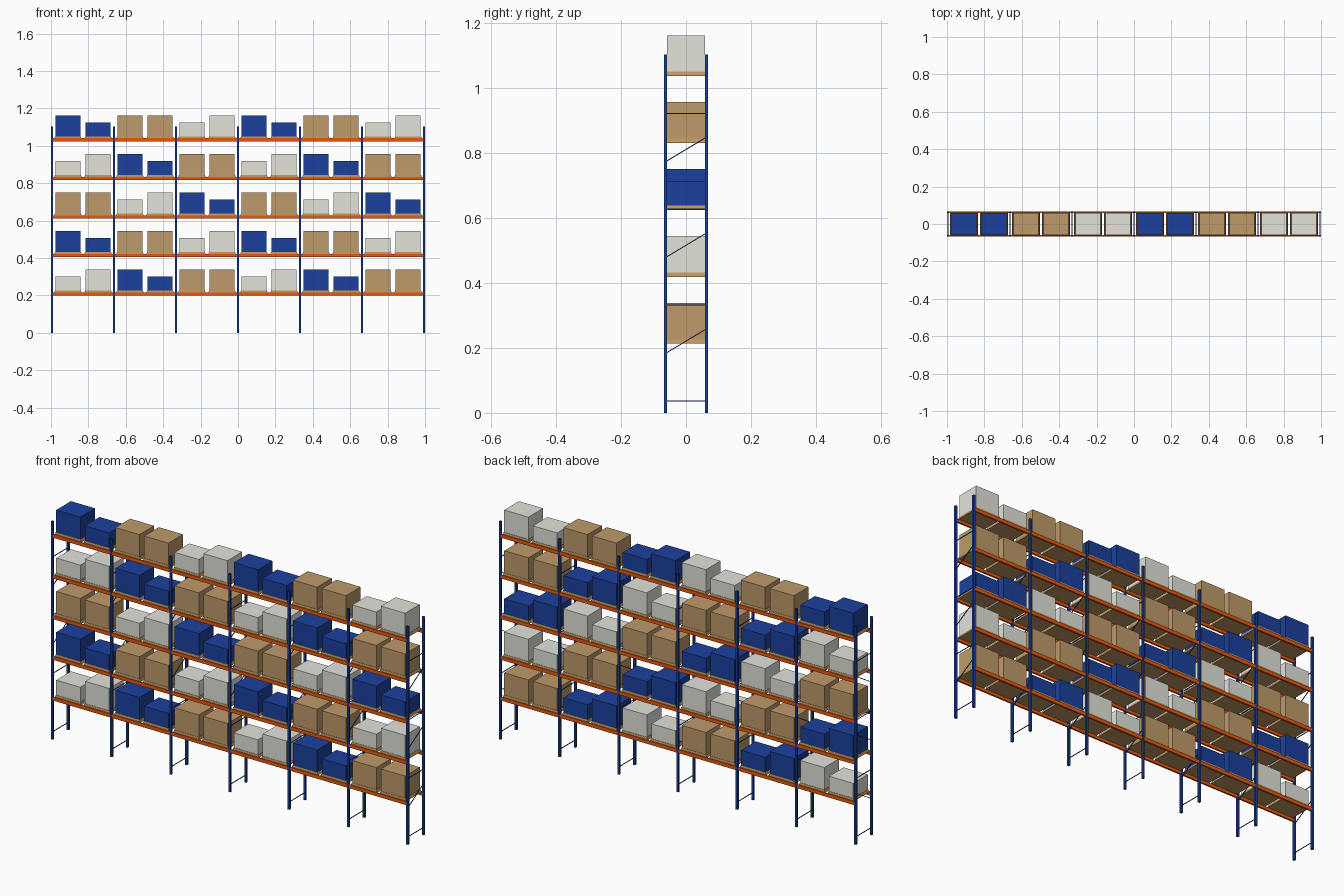
import bpy
import bmesh
from mathutils import Vector

default = bpy.data.objects.get("Cube")
if default:
    bpy.data.objects.remove(default, do_unlink=True)

BAYS, LEVELS = 6, 5
PITCH = 0.3315          # distance between frames
FIRST, RISE = 0.213, 0.206   # lowest pallet base and level spacing
HALF_X = PITCH * BAYS / 2
POST, POST_Y, POST_H = 0.011, 0.063, 1.104


def material(name, rgb):
    mat = bpy.data.materials.new(name)
    mat.use_nodes = True
    mat.diffuse_color = (*rgb, 1)
    mat.node_tree.nodes["Principled BSDF"].inputs["Base Color"].default_value = (*rgb, 1)
    return mat


navy = material("navy steel", (0.01, 0.05, 0.28))
orange = material("orange steel", (0.8, 0.1, 0.004))
blue = material("blue carton", (0.011, 0.051, 0.34))
tan = material("tan carton", (0.52, 0.325, 0.145))
grey = material("pale grey carton", (0.77, 0.77, 0.71))
wood = material("pallet wood", (0.5, 0.3, 0.12))


def prism(name, bottom, top, axis, mat):
    """Join two matching outlines (lists of 3D points) into a closed solid."""
    bm = bmesh.new()
    a = [bm.verts.new(p) for p in bottom]
    b = [bm.verts.new(p) for p in top]
    bm.faces.new(a)
    bm.faces.new(b)
    for i in range(len(a)):
        j = (i + 1) % len(a)
        bm.faces.new((a[i], a[j], b[j], b[i]))
    bmesh.ops.recalc_face_normals(bm, faces=bm.faces)
    mesh = bpy.data.meshes.new(name)
    bm.to_mesh(mesh)
    bm.free()
    mesh.materials.append(mat)
    obj = bpy.data.objects.new(name, mesh)
    obj.location = axis
    bpy.context.collection.objects.link(obj)


def rect(w, d, z):
    return [(sx * w / 2, sy * d / 2, z) for sx, sy in ((-1, -1), (1, -1), (1, 1), (-1, 1))]


def block(name, size, base, mat, flare=(0, 0)):
    """Box standing on base; flare widens its foot."""
    w, d, h = size
    prism(name, rect(w + flare[0], d + flare[1], 0), rect(w, d, h), base, mat)


def rod(name, x, start, end, t, mat):
    """Thin square bar between two (y, z) points."""
    p, q = Vector((0, *start)), Vector((0, *end))
    side = Vector((1, 0, 0))
    up = (q - p).cross(side).normalized()
    corners = [(side * a + up * b) * t / 2 for a, b in ((-1, -1), (1, -1), (1, 1), (-1, 1))]
    prism(name, [p + c for c in corners], [q + c for c in corners], (x, 0, 0), mat)


# Upright frames with ties and diagonal braces
for i in range(BAYS + 1):
    x = -HALF_X + i * PITCH
    for side, label in ((-1, "front"), (1, "back")):
        block(f"{label}_upright_{i}", (POST, 0.01, POST_H), (x, side * POST_Y, 0), navy)
    for k in range(4):
        z = 0.037 + k * 0.295
        rod(f"frame_tie_{i}_{k}", x, (-0.06, z), (0.06, z), 0.003, navy)
        if k < 3:
            rod(f"frame_brace_{i}_{k}", x, (-0.06, z + 0.148), (0.06, z + 0.22), 0.003, navy)

# Beams: stepped section, with the low inner ledge carrying the pallets
SECTION = [(0.058, -0.015), (0.067, -0.015), (0.067, 0.003), (0.0625, 0.003),
           (0.0625, 0), (0.058, 0)]
for level in range(LEVELS):
    z = FIRST + level * RISE
    for bay in range(BAYS):
        x = -HALF_X + (bay + 0.5) * PITCH
        half = (PITCH - POST) / 2
        for side, label in ((-1, "front"), (1, "back")):
            ends = [[(s * half, side * y, h) for y, h in SECTION] for s in (-1, 1)]
            prism(f"{label}_beam_{level}_{bay}", *ends, (x, 0, z), orange)

# Pallets and cartons, cycling through three load types
TALL, SHORT, PALLET_H = 0.112, 0.075, 0.0135
LOADS = [("blue", blue, (TALL, SHORT)), ("tan", tan, (TALL, TALL)), ("grey", grey, (SHORT, TALL))]
for level in range(LEVELS):
    z = FIRST + level * RISE
    for bay in range(BAYS):
        colour, mat, heights = LOADS[(bay + level + 2) % 3]
        for n, height in enumerate(heights):
            x = -HALF_X + (bay + 0.5) * PITCH + (n - 0.5) * 0.161
            tag = f"{level}_{bay}_{n}"
            block(f"pallet_{tag}", (0.138, 0.12, PALLET_H), (x, 0, z), wood, (0.01, 0.004))
            block(f"{colour}_carton_{tag}", (0.135, 0.117, height), (x, 0, z + PALLET_H), mat)
